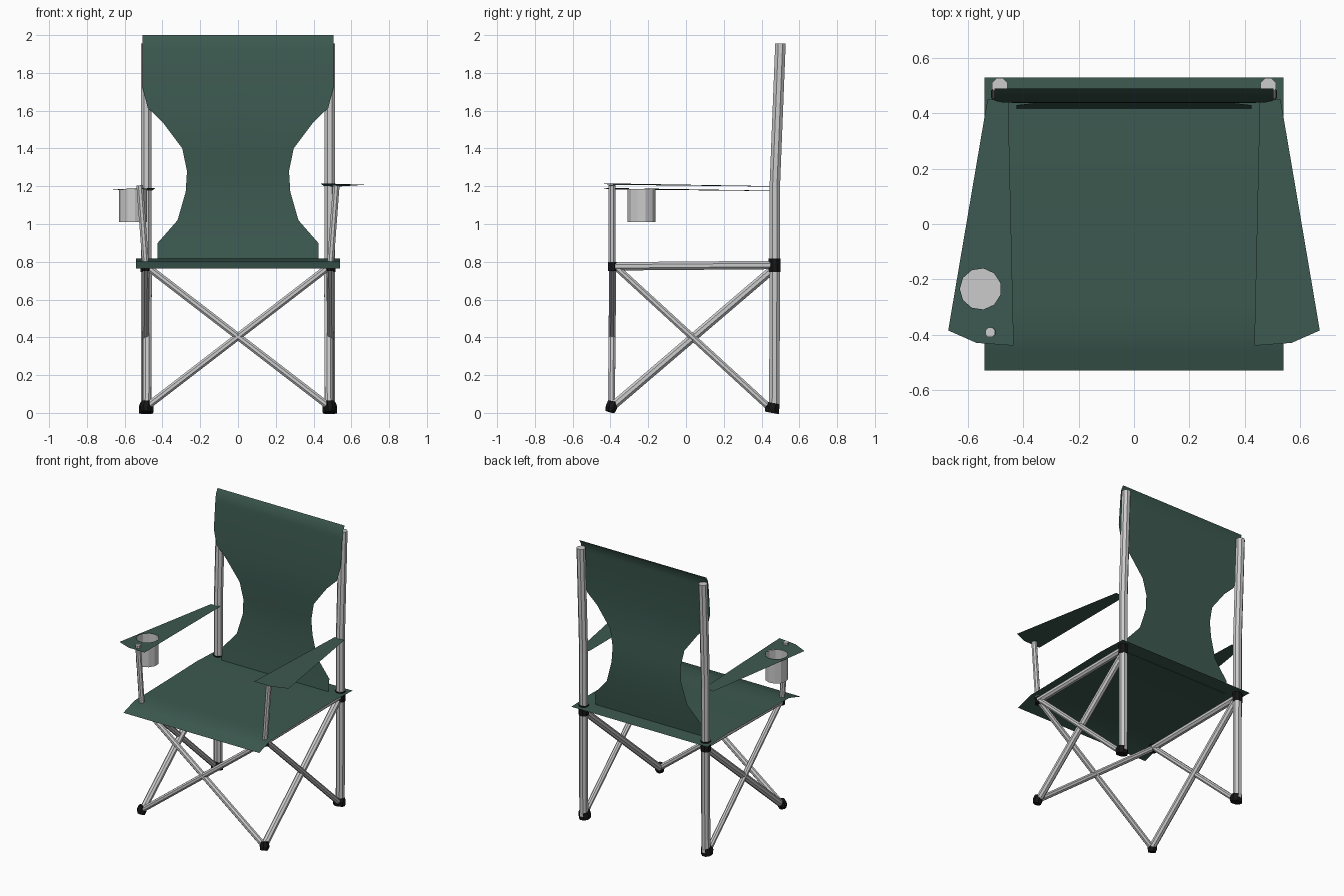
import bpy, bmesh, math
from mathutils import Vector

if "Cube" in bpy.data.objects:
    bpy.data.objects.remove(bpy.data.objects["Cube"])


def material(name, rgb):
    m = bpy.data.materials.new(name)
    m.diffuse_color = (*rgb, 1)
    m.use_nodes = True
    m.node_tree.nodes["Principled BSDF"].inputs["Base Color"].default_value = m.diffuse_color
    return m


GREEN = material("green_fabric", (0.045, 0.10, 0.08))
BLACK = material("black_plastic", (0.008, 0.008, 0.008))


def finish(name, bm, mat=None, mirror=False, smooth=False):
    me = bpy.data.meshes.new(name)
    bm.to_mesh(me)
    bm.free()
    ob = bpy.data.objects.new(name, me)
    bpy.context.collection.objects.link(ob)
    if mat:
        me.materials.append(mat)
    for p in me.polygons:
        p.use_smooth = smooth
    if mirror:
        ob.modifiers.new("mirror", 'MIRROR')
    return ob


def tube(name, pts, radii, mat=None, n=8, mirror=True, caps=(True, True)):
    """Faceted tube along a path, one radius per point."""
    bm = bmesh.new()
    pts = [Vector(p) for p in pts]
    rings = []
    if not isinstance(radii, (list, tuple)):
        radii = [radii] * len(pts)
    d = (pts[-1] - pts[0]).normalized()
    side = Vector((1, 0, 0)) if abs(d.x) < 0.5 else Vector((0, 1, 0))
    u = (side - d * side.dot(d)).normalized()
    v = d.cross(u)
    for p, r in zip(pts, radii):
        rings.append([bm.verts.new(p + r * (u * math.cos(a) + v * math.sin(a)))
                      for a in (2 * math.pi * (i + 0.5) / n for i in range(n))])
    for a, b in zip(rings, rings[1:]):
        for i in range(n):
            j = (i + 1) % n
            bm.faces.new((a[i], a[j], b[j], b[i]))
    if caps[0]:
        bm.faces.new(rings[0][::-1])
    if caps[1]:
        bm.faces.new(rings[-1])
    return finish(name, bm, mat, mirror)


def sheet(name, rows):
    """Thin cloth from rows of (half width, y, z)."""
    bm = bmesh.new()
    lines = [[bm.verts.new((w * t, y, z)) for t in (-1, 0, 1)] for w, y, z in rows]
    for a, b in zip(lines, lines[1:]):
        for i in range(2):
            bm.faces.new((a[i], a[i + 1], b[i + 1], b[i]))
    return finish(name, bm, GREEN, smooth=True)


def armrest(name, side, z, hole=None):
    """Flat tapered cloth, optionally with a round hole (x, y, r, sides)."""
    bm = bmesh.new()
    outline = [(0.455, 0.45), (0.435, -0.44), (0.57, -0.43), (0.672, -0.385), (0.53, 0.45)]
    loops = [[(side * x, y) for x, y in outline]]
    if hole:
        hx, hy, r, n = hole
        loops.append([(hx + r * math.cos(2 * math.pi * (i + 0.5) / n),
                       hy + r * math.sin(2 * math.pi * (i + 0.5) / n)) for i in range(n)])
    edges = []
    for loop in loops:
        vs = [bm.verts.new((x, y, z - 0.016 * (y + 0.4) - 0.03 * (abs(x) - 0.5))) for x, y in loop]
        edges += [bm.edges.new((vs[i], vs[(i + 1) % len(vs)])) for i in range(len(vs))]
    bmesh.ops.triangle_fill(bm, edges=edges, use_beauty=True, normal=(0, 0, 1))
    bmesh.ops.dissolve_limit(bm, angle_limit=0.001, verts=bm.verts[:], edges=bm.edges[:])
    return finish(name, bm, GREEN)


# Frame tubes
tube("back_leg", [(0.485, 0.468, 0.02), (0.485, 0.470, 1.2), (0.485, 0.500, 1.955)], 0.030)
tube("seat_side_rail", [(0.485, -0.385, 0.776), (0.485, 0.46, 0.783)], 0.024)
tube("armrest_post", [(0.487, -0.392, 0.76), (0.52, -0.392, 1.205)], 0.019)

# Crossed braces: the front pair comes from mirroring one bar
tube("front_cross_brace", [(-0.487, -0.395, 0.03), (0.482, -0.388, 0.775)], 0.020)
tube("side_brace_rising_back", [(0.482, -0.395, 0.03), (0.478, 0.465, 0.765)], 0.024)
tube("side_brace_rising_front", [(0.492, 0.45, 0.02), (0.487, -0.385, 0.785)], 0.019)

# Plastic feet and joints
tube("back_foot", [(0.486, 0.455, 0), (0.486, 0.455, 0.03), (0.486, 0.465, 0.052)],
     [0.040, 0.042, 0.034], BLACK)
tube("front_foot", [(0.488, -0.402, 0.005), (0.488, -0.395, 0.03), (0.483, -0.388, 0.06)],
     [0.026, 0.033, 0.027], BLACK)
tube("back_joint", [(0.485, 0.469, 0.745), (0.485, 0.469, 0.818)], 0.034, BLACK)
tube("front_joint", [(0.485, -0.388, 0.752), (0.485, -0.388, 0.798)], 0.026, BLACK)

# Cloth seat with drooping front edge
sheet("seat", [(0.54, y, z) for y, z in (
    (-0.53, 0.765), (-0.46, 0.787), (-0.40, 0.805), (-0.28, 0.805),
    (0.0, 0.810), (0.30, 0.817), (0.53, 0.808))])

# Cloth backrest with narrow waist
sheet("backrest", [
    (0.425, 0.418, 0.81), (0.425, 0.430, 0.90), (0.32, 0.442, 1.02), (0.277, 0.450, 1.17),
    (0.27, 0.447, 1.28), (0.295, 0.440, 1.40), (0.40, 0.437, 1.54), (0.478, 0.440, 1.615),
    (0.505, 0.447, 1.72), (0.505, 0.464, 1.92), (0.505, 0.472, 1.97), (0.505, 0.490, 2.0)])

# Armrests and cup holder
armrest("right_armrest", 1, 1.213)
armrest("left_armrest", -1, 1.189, (-0.555, -0.235, 0.075, 11))
tube("cup_holder", [(-0.555, -0.235, 1.01), (-0.555, -0.235, 1.186)], 0.075,
     n=11, mirror=False, caps=(True, False))
